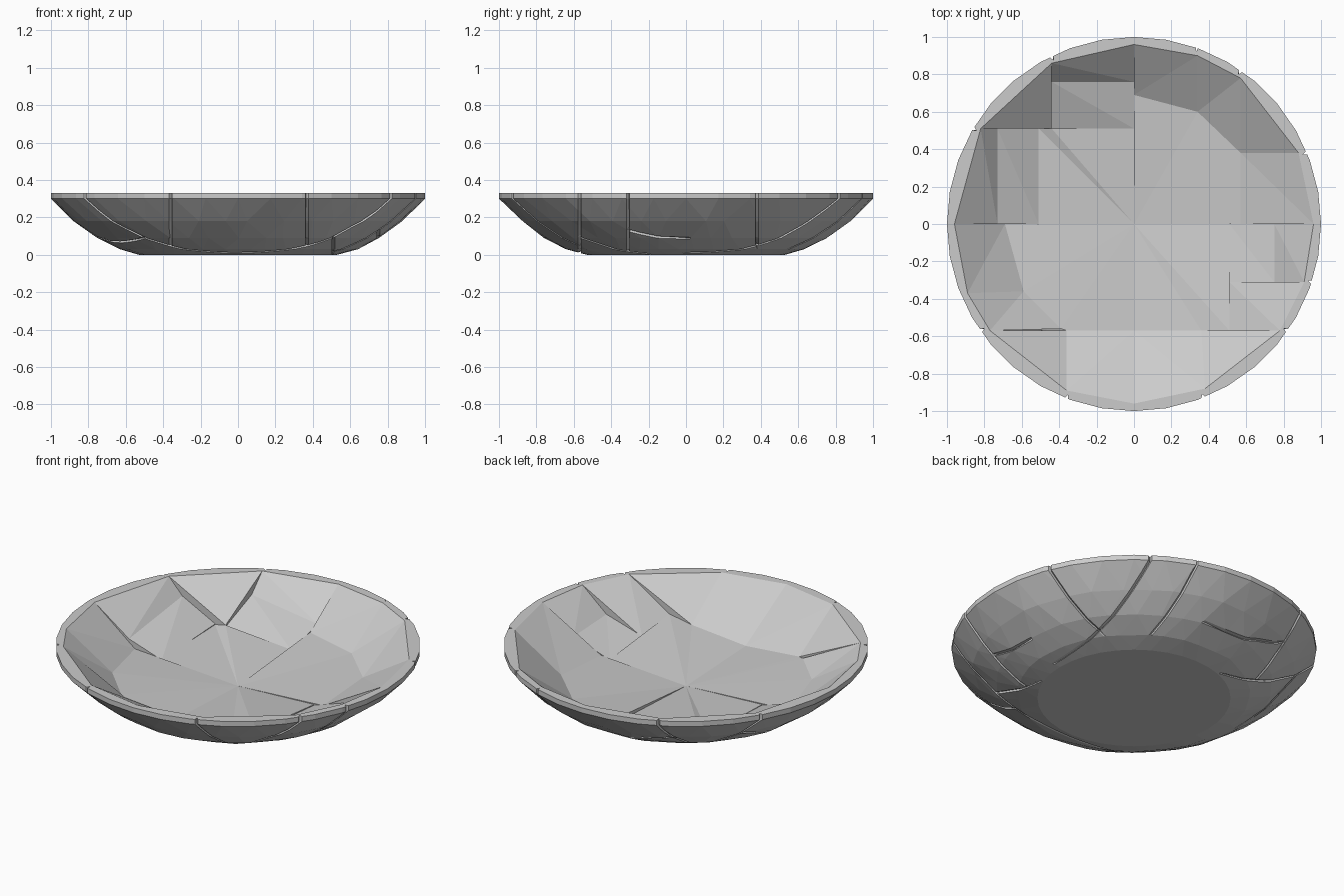
import bpy, bmesh, math, random
from mathutils import Vector

cube = bpy.data.objects.get("Cube")
if cube:
    bpy.data.objects.remove(cube, do_unlink=True)

random.seed(4)
RIM = 0.33
SEGS = 36

clay = bpy.data.materials.new("grey clay")
clay.use_nodes = True
GREY = (0.6, 0.6, 0.6, 1)
clay.diffuse_color = GREY
clay.node_tree.nodes["Principled BSDF"].inputs["Base Color"].default_value = GREY


def finish(bm, name):
    mesh = bpy.data.meshes.new(name)
    bm.to_mesh(mesh)
    bm.free()
    mesh.materials.append(clay)
    obj = bpy.data.objects.new(name, mesh)
    bpy.context.collection.objects.link(obj)
    return obj


def dish(x, y):
    """Height of the shallow inner floor."""
    return 0.08 + 0.06 * (math.hypot(x, y) / 0.69) ** 3


def slab(name, *points):
    """Fan of flat faces around the first point, with a skirt hanging below."""
    bm = bmesh.new()
    vs = [bm.verts.new(p if len(p) == 3 else (*p, dish(*p))) for p in points]
    for a, b in zip(vs[1:], vs[2:]):
        face = bm.faces.new((vs[0], a, b))
        face.normal_update()
        if face.normal.z < 0:
            face.normal_flip()
    border = [e for e in bm.edges if e.is_boundary]
    skirt = bmesh.ops.extrude_edge_only(bm, edges=border)["geom"]
    for v in skirt:
        if isinstance(v, bmesh.types.BMVert):
            v.co.z -= 0.05
    return finish(bm, name)


def seam(bm, start, end, half=0.008, depth=0.02):
    """Cut a V groove into the shell along a vertical plane."""
    a, b = Vector((*start, 0)), Vector((*end, 0))
    along = (b - a).normalized()
    across = Vector((-along.y, along.x, 0))
    for offset in (-half, half, 0):
        bmesh.ops.bisect_plane(bm, geom=bm.verts[:] + bm.edges[:] + bm.faces[:],
                               dist=1e-5, plane_co=a + across * offset, plane_no=across)
    for v in bm.verts:
        t = (v.co - a).dot(along)
        if abs((v.co - a).dot(across)) < 1e-4 and 0 <= t <= (b - a).length and v.co.z > 0.005:
            v.co += (Vector((0, 0, RIM)) - v.co).normalized() * depth


# Faceted outer shell: staggered rings, slightly uneven like hewn stone
bm = bmesh.new()
profile = [(0.53, 0), (0.64, 0.03), (0.76, 0.09), (0.88, 0.18), (1, 0.30), (1, RIM)]
rings = []
for k, (r, z) in enumerate(profile):
    rough = 0.012 if 0 < k < 4 else 0
    shift = 0.5 * min(k, 4)
    ring = []
    for i in range(SEGS):
        angle = (i + shift + random.uniform(-18, 18) * rough) * math.tau / SEGS
        radius = r + random.uniform(-rough, rough) * 0.6
        ring.append(bm.verts.new((radius * math.cos(angle), radius * math.sin(angle), z)))
    rings.append(ring)
bm.faces.new(rings[0][::-1])
for k, (low, high) in enumerate(zip(rings, rings[1:])):
    for i in range(SEGS):
        j = (i + 1) % SEGS
        if k == 4:
            bm.faces.new((low[i], low[j], high[j], high[i]))
        else:
            bm.faces.new((low[i], low[j], high[i]))
            bm.faces.new((low[j], high[j], high[i]))

# Joints between the blocks
for start, end in [
    ((-0.9, -0.57), (0.9, -0.57)), ((-0.36, -1), (-0.36, -0.57)),
    ((0.37, -1), (0.37, -0.57)), ((0.51, -0.57), (0.51, 0)),
    ((0.51, -0.31), (1, -0.31)), ((0.75, -0.31), (0.75, 0)),
    ((0.57, 0.38), (1, 0.38)), ((0.57, 0), (0.57, 0.9)),
    ((0.34, 0.6), (0.34, 1)), ((-0.9, 0.51), (0, 0.51)),
    ((-0.44, 0.51), (-0.44, 1)), ((-0.44, 0.76), (0, 0.76)),
    ((-0.73, 0), (-0.73, 0.51)), ((-0.5, -0.57), (-0.77, -0.1)),
]:
    seam(bm, start, end)

# Flat rim between the round outer edge and the angular inner edge
inner = [(0.96, 0), (0.88, 0.38), (0.57, 0.78), (0.34, 0.9), (0, 0.96),
         (-0.44, 0.86), (-0.82, 0.51), (-0.96, 0), (-0.89, -0.37), (-0.77, -0.57),
         (-0.36, -0.89), (0, -0.96), (0.38, -0.88), (0.78, -0.57), (0.91, -0.31)]
edges = [e for e in bm.edges if e.is_boundary]
loop = [bm.verts.new((x, y, RIM)) for x, y in inner]
edges += [bm.edges.new((loop[i - 1], loop[i])) for i in range(len(loop))]
filled = bmesh.ops.triangle_fill(bm, use_beauty=True, edges=edges)["geom"]
for f in filled:
    if isinstance(f, bmesh.types.BMFace):
        f.normal_update()
        if f.normal.z < 0:
            f.normal_flip()
finish(bm, "bowl_shell")


def top(i):
    return (*inner[i], RIM)


# Inner floor
slab("floor", (0, 0), (0, 0.69), (0.34, 0.6), (0.57, 0.38), (0.57, 0), (0.51, 0),
     (0.51, -0.57), (0.36, -0.57), (0, -0.57, 0.105), (-0.36, -0.57), (-0.39, -0.56),
     (-0.59, -0.36), (-0.69, 0, 0.12), (-0.51, 0), (-0.51, 0.51, 0.12),
     (-0.44, 0.51), (0, 0.51))

# Back left walls
slab("back_wall", (0, 0.69), (0.34, 0.6), top(3), top(4))
slab("back_left_wall", (0.34, 0.6), (0.57, 0.38), top(2), top(3))
slab("back_left_corner", (0.57, 0.38), top(1), top(2))
slab("left_wall", (0.57, 0.38), (0.57, 0), top(0), top(1))

# Front left blocks
slab("left_brick", (0.51, 0, 0.10), (0.75, 0, 0.18), (0.75, -0.31, 0.195),
     (0.51, -0.31, 0.126))
slab("left_brick_wall", (0.75, 0, 0.18), top(0), top(14), (0.75, -0.31, 0.195))
slab("front_left_wall", (0.51, -0.31), (0.51, -0.57), top(13), top(14))

# Front wall and its corner blocks
slab("front_wall", (0, -0.57, 0.105), (0.36, -0.57), top(12), top(11), top(10), (-0.36, -0.57))
slab("front_left_corner", (0.36, -0.57), top(13), top(12))
slab("front_right_corner", (-0.36, -0.57), top(10), top(9))

# Right walls
slab("right_wall", (-0.69, 0, 0.12), (-0.59, -0.36), top(8), top(7))
slab("front_right_wall", (-0.59, -0.36), (-0.39, -0.56), top(9), top(8))
slab("right_brick", (-0.51, 0, 0.10), (-0.73, 0, 0.17), (-0.73, 0.51, 0.235),
     (-0.51, 0.51, 0.125))
slab("right_brick_wall", (-0.73, 0, 0.17), top(7), top(6), (-0.73, 0.51, 0.235))

# Back right blocks
slab("back_right_corner", (-0.44, 0.51), top(5), top(6))
slab("back_brick", (0, 0.51, 0.10), (-0.44, 0.51, 0.125), (-0.44, 0.76, 0.225),
     (0, 0.76, 0.165))
slab("back_brick_wall", (0, 0.76, 0.165), (-0.44, 0.76, 0.225), top(5), top(4))
